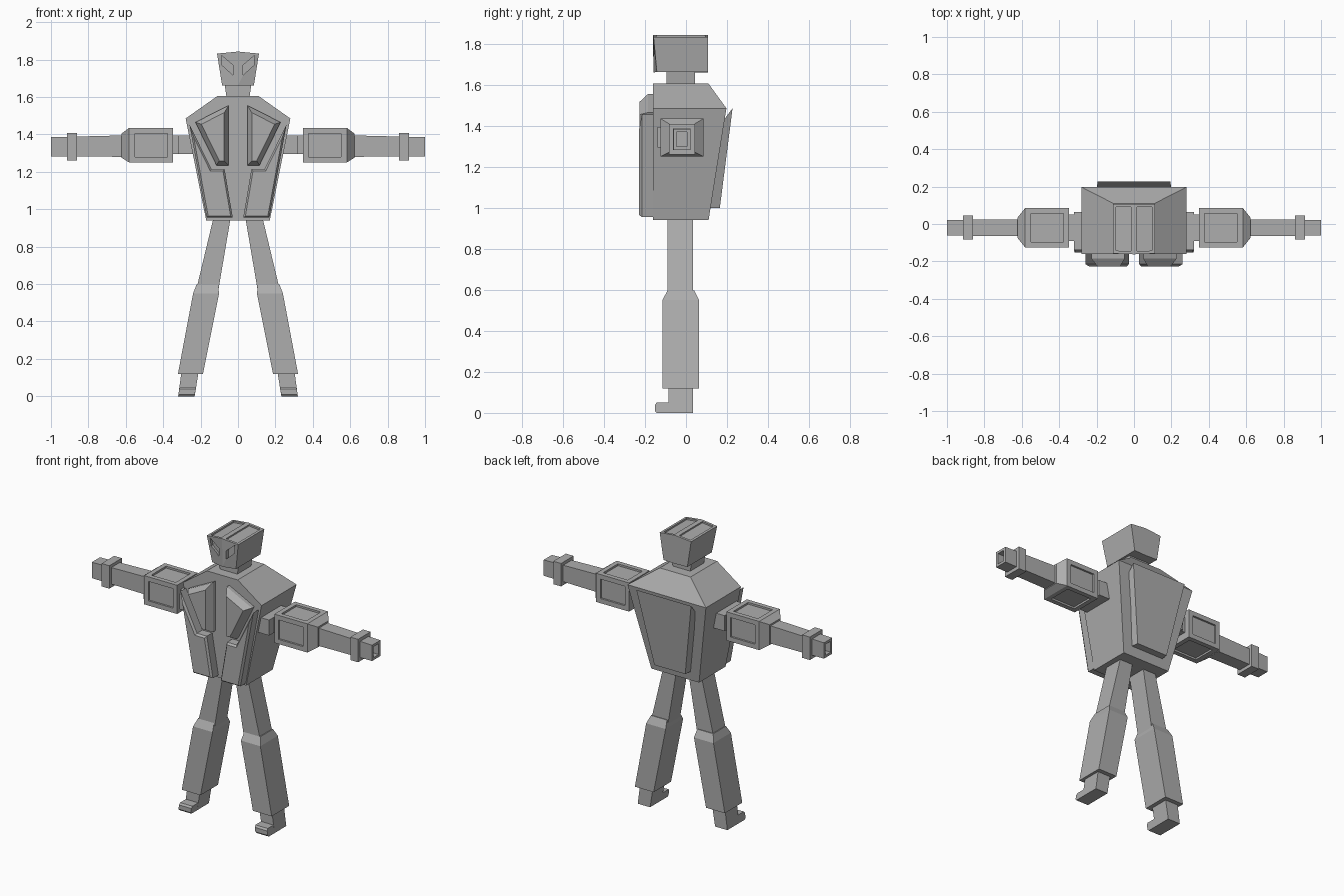
import bpy, bmesh
from mathutils import Vector

if "Cube" in bpy.data.objects:
    bpy.data.objects.remove(bpy.data.objects["Cube"])

grey = bpy.data.materials.new("plain grey")
grey.diffuse_color = (0.42, 0.42, 0.42, 1)
grey.use_nodes = True
grey.node_tree.nodes["Principled BSDF"].inputs["Base Color"].default_value = grey.diffuse_color


def finish(name, bm, mirror=False):
    bmesh.ops.recalc_face_normals(bm, faces=bm.faces)
    me = bpy.data.meshes.new(name)
    bm.to_mesh(me)
    bm.free()
    me.materials.append(grey)
    ob = bpy.data.objects.new(name, me)
    bpy.context.collection.objects.link(ob)
    if mirror:
        mod = ob.modifiers.new("mirror", 'MIRROR')
        mod.use_mirror_merge = False
    return ob


def loft(rings):
    """Skin a list of point rings and cap both ends."""
    bm = bmesh.new()
    vs = [[bm.verts.new(p) for p in r] for r in rings]
    n = len(vs[0])
    for a, b in zip(vs, vs[1:]):
        for i in range(n):
            j = (i + 1) % n
            bm.faces.new((a[i], a[j], b[j], b[i]))
    bm.faces.new(vs[0])
    bm.faces.new(vs[-1])
    bmesh.ops.recalc_face_normals(bm, faces=bm.faces)
    return bm


def rz(z, x0, x1, y0, y1):
    return [(x0, y0, z), (x1, y0, z), (x1, y1, z), (x0, y1, z)]


def rx(x, y0, y1, z0, z1):
    return [(x, y0, z0), (x, y1, z0), (x, y1, z1), (x, y0, z1)]


def recess(bm, test, thickness, depth):
    """Sink a framed panel into every face that passes the test."""
    bm.normal_update()
    faces = [f for f in bm.faces if test(f)]
    bmesh.ops.inset_individual(bm, faces=faces, thickness=thickness, depth=0, use_even_offset=True)
    for f in faces:
        n = f.normal.copy()
        r = bmesh.ops.extrude_discrete_faces(bm, faces=[f])
        bmesh.ops.translate(bm, verts=r["faces"][0].verts, vec=n * -depth)


def panel(name, outline, y_back, y_edge, y_front, inset):
    """Plate on the chest with a chamfered front rim."""
    bm = loft([[(x, y, z) for x, z in outline] for y in (y_back, y_edge)])
    front = min(bm.faces, key=lambda f: f.calc_center_median().y)
    bmesh.ops.inset_individual(bm, faces=[front], thickness=inset, depth=0, use_even_offset=True)
    for v in front.verts:
        v.co.y = y_front
    return finish(name, bm, True)


# Torso: flat front, tapered to the waist and to the neck
finish("torso", loft([rz(0.94, -.17, .17, -.16, .11),
                      rz(1.485, -.28, .28, -.16, .197),
                      rz(1.605, -.11, .11, -.16, .11)]))

# Back plate leaning away from the torso
finish("back_plate", loft([
    [(-.12, .09, 1.0), (.12, .09, 1.0), (.11, .165, 1.0), (-.11, .165, 1.0)],
    [(-.2, .17, 1.41), (.2, .17, 1.41), (.195, .227, 1.485), (-.195, .227, 1.485)]]))

# Chest plates
panel("upper_chest_plate", [(.05, 1.555), (.228, 1.465), (.115, 1.235), (.05, 1.235)],
      -.15, -.185, -.227, .024)
panel("lower_chest_plate", [(.26, 1.455), (.168, .955), (.028, .955), (.072, 1.215), (.142, 1.215)],
      -.15, -.215, -.228, .01)

# Neck and head
finish("neck", loft([rz(1.59, -.06, .06, -.095, .045), rz(1.67, -.072, .072, -.095, .045)]))
head = loft([
    [(-.085, -.142, 1.662), (0, -.158, 1.66), (.085, -.142, 1.662),
     (.085, .108, 1.662), (0, .108, 1.66), (-.085, .108, 1.662)],
    [(-.112, -.158, 1.832), (0, -.162, 1.843), (.112, -.158, 1.832),
     (.112, .108, 1.832), (0, .108, 1.843), (-.112, .108, 1.832)]])
top = max(head.faces, key=lambda f: f.calc_center_median().z)
mid = sorted((v for v in top.verts if abs(v.co.x) < .01), key=lambda v: v.co.y)
bmesh.ops.connect_verts(head, verts=mid)
recess(head, lambda f: f.normal.z > .9, .016, .01)
head_ob = finish("head", head)

# Eye sockets cut into the face
eyes = panel("eye_cutter", [(.027, 1.717), (.027, 1.77), (.088, 1.822), (.085, 1.77)],
             -.135, -.2, -.2, .001)
eyes.hide_render = True
eyes.hide_viewport = True
cut = head_ob.modifiers.new("eye sockets", 'BOOLEAN')
cut.operation = 'DIFFERENCE'
cut.solver = 'EXACT'
cut.object = eyes

# Arms
finish("shoulder", loft([rx(.2, -.14, .065, 1.295, 1.395), rx(.32, -.14, .065, 1.295, 1.395)]), True)
finish("upper_arm", loft([rx(.2, -.09, .05, 1.295, 1.395), rx(.36, -.09, .05, 1.295, 1.395)]), True)
block = loft([rx(.347, -.125, .085, 1.25, 1.435),
              rx(.582, -.125, .085, 1.25, 1.435),
              rx(.622, -.075, .035, 1.275, 1.405)])
recess(block, lambda f: abs(f.normal.x) < .1, .03, .012)
finish("elbow_block", block, True)
forearm = loft([rx(.6, -.065, .025, 1.28, 1.395), rx(1.0, -.062, .022, 1.283, 1.385)])
recess(forearm, lambda f: f.normal.x > .9, .016, .06)
finish("forearm", forearm, True)
finish("wrist_cuff", loft([rx(.86, -.083, .045, 1.26, 1.408), rx(.915, -.083, .045, 1.26, 1.408)]), True)

# Legs
finish("thigh", loft([rz(.55, .108, .228, -.09, .035), rz(.98, .035, .125, -.09, .035)]), True)
finish("shin", loft([rz(.12, .187, .321, -.115, .063),
                     rz(.55, .101, .24, -.115, .063),
                     rz(.597, .108, .222, -.09, .04)]), True)

# Feet with a toe sticking out to the front
finish("ankle", loft([rz(0, .232, .32, -.085, .035), rz(.14, .209, .301, -.085, .035)]), True)
finish("toe", loft([[(x0 + .0 - z * .15, y, z) for y, z in
                     ((-.08, 0), (-.143, 0), (-.152, .01), (-.152, .038), (-.143, .05), (-.08, .05))]
                    for x0 in (.232, .32)]), True)
